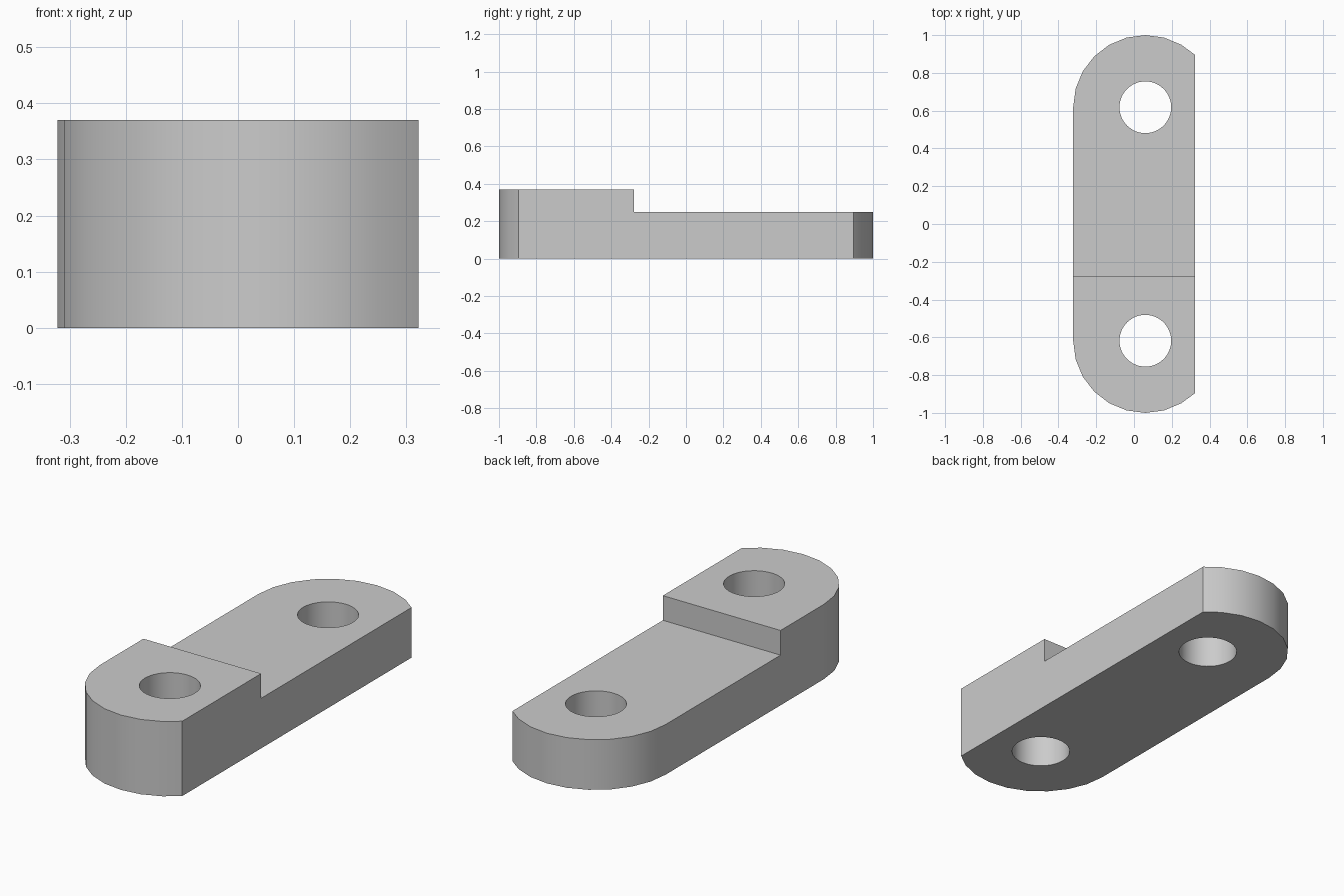
import bpy, bmesh, math
from mathutils import Vector

cube = bpy.data.objects.get("Cube")
if cube:
    bpy.data.objects.remove(cube, do_unlink=True)

HALF_W, HIGH, LOW, STEP_Y = 0.322, 0.37, 0.248, -0.279
CX, CY, R, HOLE_R = 0.06, 0.618, 0.382, 0.137

grey = bpy.data.materials.new("plain_grey")
grey.use_nodes = True
grey.diffuse_color = (0.6, 0.6, 0.6, 1)
grey.node_tree.nodes["Principled BSDF"].inputs["Base Color"].default_value = (0.6, 0.6, 0.6, 1)


def prism(name, points, z0, z1):
    """Extrude a flat outline between two heights."""
    bm = bmesh.new()
    face = bm.faces.new([bm.verts.new((x, y, z0)) for x, y in points])
    top = bmesh.ops.extrude_face_region(bm, geom=[face])["geom"]
    bmesh.ops.translate(bm, vec=Vector((0, 0, z1 - z0)),
                        verts=[v for v in top if isinstance(v, bmesh.types.BMVert)])
    bmesh.ops.recalc_face_normals(bm, faces=bm.faces)
    mesh = bpy.data.meshes.new(name)
    bm.to_mesh(mesh)
    bm.free()
    mesh.materials.append(grey)
    obj = bpy.data.objects.new(name, mesh)
    bpy.context.collection.objects.link(obj)
    return obj


def circle(x, y, r, n):
    return [(x + r * math.cos(math.tau * i / n), y + r * math.sin(math.tau * i / n))
            for i in range(n)]


# Plate outline: rounded ends, sliced straight along the +x side
cut = math.acos((HALF_W - CX) / R)
angles = [cut] + [math.radians(a) for a in range(60, 181, 15)]
back = [(CX + R * math.cos(a), CY + R * math.sin(a)) for a in angles]
front = [(x, -y) for x, y in reversed(back)]
plate = prism("stepped_link_plate", back + front, 0, HIGH)

# Cutters: lowered rear deck and the two bolt holes
cutters = [prism("deck_cutter", [(-1, STEP_Y), (1, STEP_Y), (1, 2), (-1, 2)], LOW, 1)]
for side, label in ((-1, "front"), (1, "rear")):
    cutters.append(prism(label + "_hole_cutter", circle(CX, side * CY, HOLE_R, 48), -0.5, 1))

bpy.ops.object.select_all(action='DESELECT')
bpy.context.view_layer.objects.active = plate
plate.select_set(True)
for cutter in cutters:
    cutter.hide_render = True
    mod = plate.modifiers.new(cutter.name, 'BOOLEAN')
    mod.operation = 'DIFFERENCE'
    mod.solver = 'EXACT'
    mod.object = cutter
    bpy.ops.object.modifier_apply(modifier=mod.name)
for cutter in cutters:
    bpy.data.objects.remove(cutter, do_unlink=True)

# Smooth round walls, with a crisp line where they meet the flat long side
bpy.ops.object.shade_smooth_by_angle(angle=math.radians(30))
bm = bmesh.new()
bm.from_mesh(plate.data)
for edge in bm.edges:
    if all(v.co.x < -HALF_W + 0.001 for v in edge.verts):
        edge.smooth = False
bm.to_mesh(plate.data)
bm.free()
